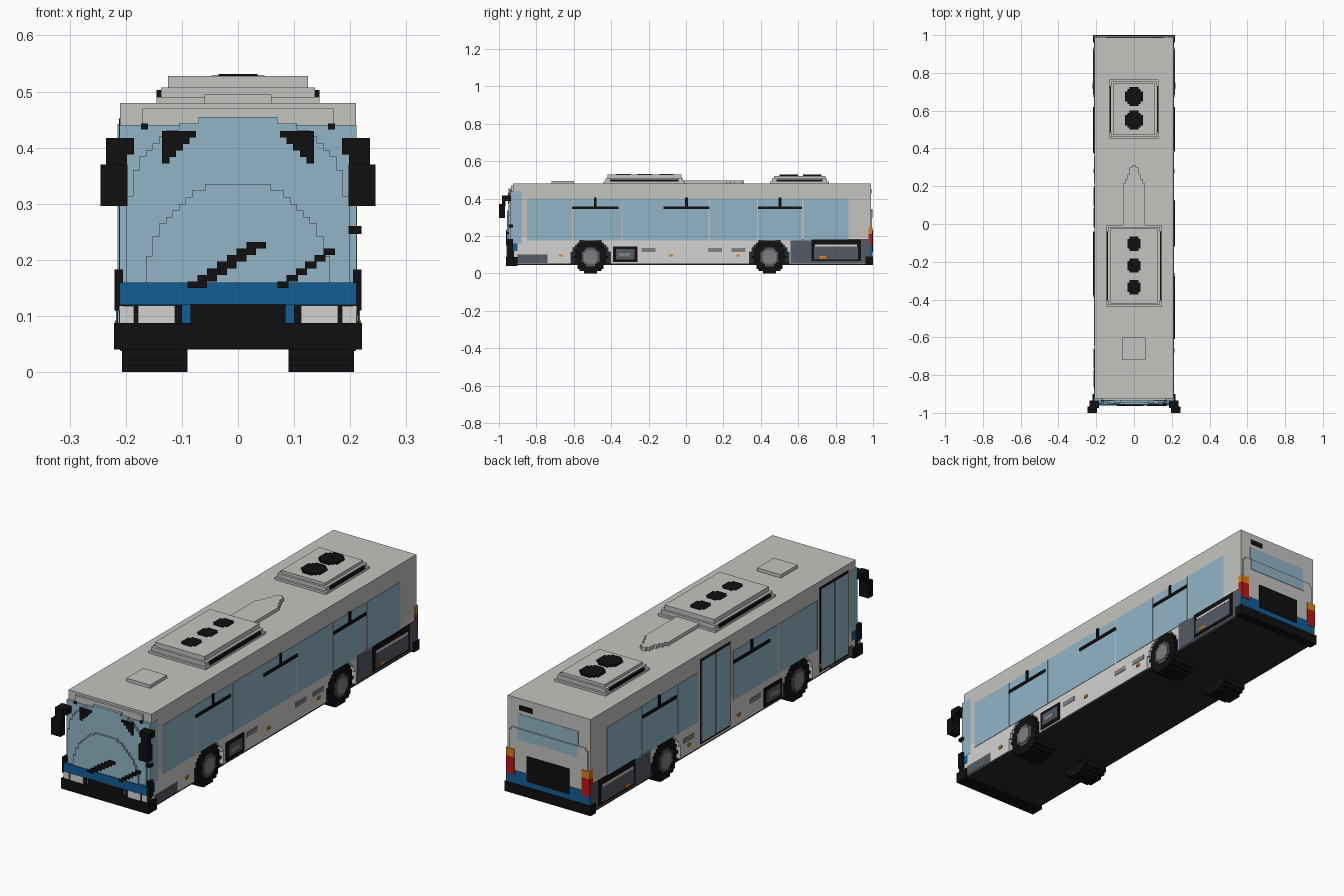
import bpy, bmesh, math

cube = bpy.data.objects.get("Cube")
if cube:
    bpy.data.objects.remove(cube, do_unlink=True)

V = 0.0117   # block size of the stepped shapes
SIDES = (1, -1)


def material(name, r, g, b):
    m = bpy.data.materials.new(name)
    m.use_nodes = True
    m.diffuse_color = (r, g, b, 1)
    m.node_tree.nodes["Principled BSDF"].inputs["Base Color"].default_value = (r, g, b, 1)
    return m


BODY = material("light grey paint", .55, .55, .53)
WHITE = material("white paint", .66, .65, .63)
GLASS = material("pale blue glass", .29, .46, .57)
BLUE = material("deep blue paint", .006, .11, .29)
BLACK = material("black rubber", .005, .005, .005)
SLATE = material("slate panel", .09, .1, .13)
UNDER = material("dark underside", .02, .021, .026)
STEEL = material("steel grey", .22, .22, .23)
RED = material("red lamp", .5, .008, .008)
ORANGE = material("orange lamp", .7, .22, .01)


def prism(name, pts, axis, a, b, mat):
    """Extrude a 2D outline along an axis from a to b."""
    place = {"x": lambda u, v, d: (d, u, v),
             "y": lambda u, v, d: (u, d, v),
             "z": lambda u, v, d: (u, v, d)}[axis]
    bm = bmesh.new()
    low = [bm.verts.new(place(u, v, a)) for u, v in pts]
    high = [bm.verts.new(place(u, v, b)) for u, v in pts]
    bm.faces.new(low)
    bm.faces.new(high)
    for i in range(len(pts)):
        j = (i + 1) % len(pts)
        bm.faces.new((low[i], low[j], high[j], high[i]))
    bmesh.ops.recalc_face_normals(bm, faces=bm.faces)
    mesh = bpy.data.meshes.new(name)
    bm.to_mesh(mesh)
    bm.free()
    mesh.materials.append(mat)
    ob = bpy.data.objects.new(name, mesh)
    bpy.context.collection.objects.link(ob)
    return ob


def box(name, x, y, z, mat):
    (x0, x1), (y0, y1) = sorted(x), sorted(y)
    return prism(name, [(x0, y0), (x1, y0), (x1, y1), (x0, y1)], "z", z[0], z[1], mat)


def steps(half, v0, v1):
    """Symmetric staircase outline whose half width follows half(v)."""
    n = round((v1 - v0) / V)
    h = (v1 - v0) / n
    right = []
    for i in range(n):
        w = max(1, round(half(v0 + (i + .5) * h) / V)) * V
        for k in (i, i + 1):
            p = (w, v0 + k * h)
            if p not in right:
                right.append(p)
    return right + [(-u, v) for u, v in reversed(right)]


def circle(r, c=0):
    return lambda v: math.sqrt(max(0, r * r - (v - c) ** 2))


def disc(name, u, v, r, axis, a, b, mat):
    pts = [(u + p, v + q) for p, q in steps(circle(r), -r, r)]
    return prism(name, pts, axis, a, b, mat)


# Body shell, with skirts that have stepped wheel arches
WHEELS = (-.51, .446)
box("upper_body", (-.21, .21), (-.925, .988), (.195, .48), BODY)
box("chassis_core", (-.085, .085), (-.93, .985), (.052, .2), UNDER)
box("underside", (-.206, .206), (-.93, .985), (.046, .053), UNDER)
outline = [(-.93, .053)]
for c in WHEELS:
    outline += [(c + u, v) for u, v in reversed(steps(circle(.104, .085), .053, .187))]
outline += [(.985, .053), (.985, .197), (-.93, .197)]
for s in SIDES:
    prism("side_skirt", outline, "x", s * .08, s * .21, WHITE)

# Wheels
for s in SIDES:
    for c in WHEELS:
        disc("tyre", c, .088, .088, "x", s * .09, s * .207, BLACK)
        disc("wheel_rim", c, .088, .05, "x", s * .2, s * .21, SLATE)
        disc("wheel_hub", c, .088, .035, "x", s * .2, s * .213, STEEL)


def plate(name, s, y, z, mat, t=.003):
    return box(name, (s * .2095, s * (.21 + t)), y, z, mat)


# Side windows with pale posts between the panes
panes = {1: [(-.85, -.61), (-.605, -.345), (-.34, .12), (.128, .38), (.386, .62), (.628, .87)],
         -1: [(-.645, -.37), (-.363, -.04), (.215, .36), (.367, .62), (.628, .87)]}
bars = {1: [(-.61, -.36), (-.12, .125), (.385, .62)], -1: [(-.3, -.04), (.375, .62)]}
for s in SIDES:
    for y in panes[s]:
        plate("side_window", s, y, (.175, .4), GLASS, .002)
    for y in bars[s]:
        mid = sum(y) / 2
        plate("window_bar", s, y, (.345, .358), BLACK, .007)
        plate("window_latch", s, (mid - .007, mid + .007), (.358, .405), BLACK, .007)

# Passenger doors on the right side
for y0, y1 in ((-.02, .2), (-.87, -.665)):
    plate("door_frame", -1, (y0, y1), (.065, .452), BLACK, .002)
    mid = (y0 + y1) / 2
    for y in ((y0 + .008, mid - .004), (mid + .004, y1 - .008)):
        plate("door_leaf", -1, y, (.075, .442), GLASS, .005)

# Skirt details on both sides
for s in SIDES:
    plate("front_lower_panel", s, (-.9, -.74), (.055, .1), SLATE, .002)
    plate("rear_lower_panel", s, (.56, .985), (.055, .183), SLATE, .002)
    plate("engine_vent_frame", s, (.67, .935), (.065, .18), BLACK, .005)
    plate("engine_vent", s, (.685, .92), (.075, .145), SLATE, .007)
    plate("engine_vent_trim", s, (.69, .915), (.145, .155), WHITE, .008)
    plate("vent_lamp", s, (.715, .75), (.08, .092), ORANGE, .009)
    plate("locker_frame", s, (-.39, -.26), (.06, .145), BLACK, .005)
    plate("locker_door", s, (-.375, -.275), (.075, .13), SLATE, .006)
    plate("locker_handle", s, (-.36, -.3), (.09, .11), STEEL, .007)
    for y in (-.2, .155, .28):
        plate("skirt_grille", s, (y - .038, y + .038), (.113, .135), STEEL, .002)
    for y in (-.67, -.08, .28):
        plate("side_marker", s, (y - .01, y + .01), (.09, .102), ORANGE, .005)

# Front: curved windscreen made of stepped layers
box("windscreen_base", (-.211, .211), (-.938, -.88), (.16, .44), GLASS)
box("front_brow", (-.17, .17), (-.935, -.92), (.44, .47), BODY)
prism("windscreen_middle", steps(lambda z: .2 * (1 - ((z - .16) / .3) ** 4) ** .5, .16, .455),
      "y", -.948, -.93, GLASS)
prism("windscreen_nose", steps(lambda z: .165 * (1 - ((z - .16) / .18) ** 2) ** .5, .16, .335),
      "y", -.956, -.94, GLASS)
box("front_band", (-.211, .211), (-.96, -.9), (.12, .16), BLUE)
box("front_panel", (-.205, .205), (-.95, -.9), (.08, .12), BLUE)
box("front_grille", (-.085, .085), (-.961, -.94), (.085, .121), BLACK)
box("front_bumper", (-.221, .221), (-.962, -.9), (.04, .088), BLACK)
for s in SIDES:
    box("headlamp_surround", (s * .1, s * .211), (-.954, -.92), (.086, .12), BLACK)
    box("headlamp", (s * .112, s * .178), (-.959, -.94), (.088, .119), WHITE)
    box("corner_lamp", (s * .185, s * .211), (-.957, -.92), (.088, .118), WHITE)
    box("corner_guard", (s * .205, s * .22), (-.955, -.925), (.11, .183), BLACK)
    # Corner shades, five steps each
    for i in range(5):
        box("corner_shade", (s * (.075 + i * V), s * .135), (-.951, -.945),
            (.43 - (i + 1) * V, .43 - i * V), BLACK)
    box("brow_lamp", (s * .16, s * .173), (-.94, -.93), (.432, .443), BLACK)
    # Mirrors on bent arms
    box("mirror_arm", (s * .185, s * .235), (-.975, -.935), (.388, .417), BLACK)
    box("mirror_stem", (s * .198, s * .235), (-.985, -.965), (.36, .417), BLACK)
    box("mirror_head", (s * .197, s * .245), (-1, -.967), (.296, .37), BLACK)

# Wipers as rising stairs
for i in range(7):
    box("long_wiper", (-.09 + i * .0175, -.055 + i * .0175), (-.963, -.95),
        (.15 + i * V, .15 + (i + 1) * V), BLACK)
for i in range(6):
    box("short_wiper", (.07 + i * .0165, .09 + i * .0165), (-.963, -.937),
        (.15 + i * V, .15 + (i + 1) * V), BLACK)
box("side_camera", (.197, .22), (-.95, -.925), (.246, .26), BLACK)

# Back: raised lower panel, window, grille, lamps
prism("rear_panel", steps(lambda z: .2 - .3 * max(0, z - .31), .055, .345), "y", .98, .994, BODY)
box("rear_window_top", (-.148, .155), (.98, .99), (.345, .41), GLASS)
box("rear_window_low", (-.148, .155), (.985, .996), (.295, .345), GLASS)
box("rear_band", (-.212, .212), (.96, .996), (.08, .15), BLUE)
box("rear_grille", (-.108, .108), (.98, .999), (.115, .23), BLACK)
box("rear_bumper", (-.218, .218), (.96, 1), (.045, .09), BLACK)
box("route_sign", (.085, .15), (.98, .991), (.428, .45), BLACK)
for s in SIDES:
    box("tail_lamp", (s * .17, s * .212), (.975, .998), (.13, .21), RED)
    box("turn_lamp", (s * .17, s * .212), (.975, .998), (.21, .245), ORANGE)

# Roof equipment
box("roof_hatch", (-.06, .06), (-.72, -.6), (.475, .495), BODY)
prism("roof_spine", steps(lambda y: .06 if y < .2 else .06 - .45 * (y - .2), -.02, .31),
      "z", .475, .496, BODY)
for name, y0, y1, w, top in (("front_cooler", -.44, -.005, .145, .528),
                             ("rear_cooler", .45, .765, .13, .52)):
    box(name + "_base", (-w, w), (y0, y1), (.475, .49), BODY)
    box(name + "_vent", (-w, w), (y0 + .035, y1 - .035), (.489, .503), BLACK)
    box(name + "_body", (-w + .008, w - .008), (y0 + .01, y1 - .01), (.489, .507), BODY)
    box(name + "_lid", (-w + .02, w - .02), (y0 + .02, y1 - .02), (.5, top), BODY)
for y in (-.105, -.22, -.335):
    disc("small_fan", 0, y, .038, "z", .52, .531, BLACK)
for y in (.55, .675):
    disc("large_fan", 0, y, .05, "z", .515, .529, BLACK)
